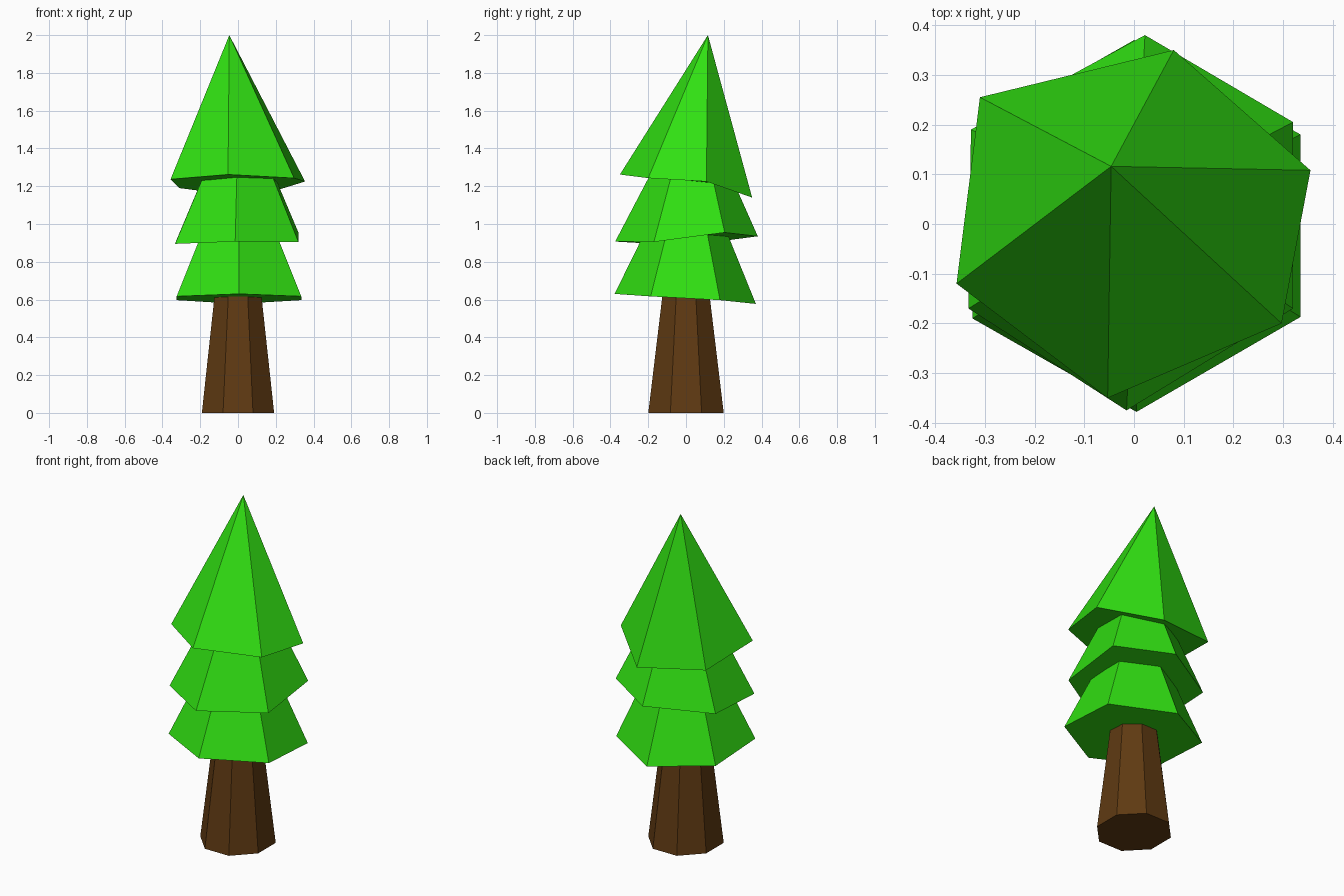
import bpy, bmesh
from math import cos, sin, pi

if "Cube" in bpy.data.objects:
    bpy.data.objects.remove(bpy.data.objects["Cube"])


def material(name, color):
    m = bpy.data.materials.new(name)
    m.diffuse_color = (*color, 1)
    m.use_nodes = True
    m.node_tree.nodes["Principled BSDF"].inputs["Base Color"].default_value = m.diffuse_color
    return m


def build(name, rings, mat):
    """Closed flat-faced solid from stacked rings; a one-point ring is an apex."""
    bm = bmesh.new()
    loops = [[bm.verts.new(p) for p in ring] for ring in rings]
    for low, high in zip(loops, loops[1:]):
        n = len(low)
        for i in range(n):
            j = (i + 1) % n
            if len(high) == 1:
                bm.faces.new((low[i], low[j], high[0]))
            else:
                bm.faces.new((low[i], low[j], high[j], high[i]))
    for loop in (loops[0], loops[-1]):
        if len(loop) > 2:
            bm.faces.new(loop)
    bmesh.ops.recalc_face_normals(bm, faces=bm.faces)
    mesh = bpy.data.meshes.new(name)
    bm.to_mesh(mesh)
    bm.free()
    mesh.materials.append(mat)
    obj = bpy.data.objects.new(name, mesh)
    bpy.context.collection.objects.link(obj)
    return obj


green = material("foliage_green", (0.03, 0.74, 0.006))
brown = material("bark_brown", (0.115, 0.042, 0.006))


# Trunk: tapered octagon with a flat side to the front
def octagon(rx, ry, z):
    return [(rx * cos(pi / 8 + i * pi / 4), ry * sin(pi / 8 + i * pi / 4), z)
            for i in range(8)]


build("trunk", [octagon(0.207, 0.216, 0), octagon(0.125, 0.125, 0.7)], brown)

# Foliage: three hand-skewed six-sided cones (apex, then the tilted rim)
tiers = {
    "foliage_lower": ((0.005, 0.02, 1.44), [
        (0.335, -0.187, 0.617), (0.335, 0.18, 0.597), (0.0, 0.37, 0.577),
        (-0.325, 0.185, 0.597), (-0.325, -0.19, 0.617), (0.005, -0.378, 0.63)]),
    "foliage_middle": ((0.005, 0.04, 1.70), [
        (0.32, -0.17, 0.905), (0.32, 0.205, 0.955), (0.022, 0.38, 0.935),
        (-0.328, 0.19, 0.91), (-0.333, -0.17, 0.895), (-0.015, -0.375, 0.907)]),
    "foliage_top": ((-0.046, 0.116, 2.0), [
        (0.297, -0.20, 1.243), (0.355, 0.108, 1.225), (0.08, 0.35, 1.14),
        (-0.31, 0.255, 1.19), (-0.357, -0.12, 1.237), (-0.053, -0.35, 1.262)]),
}
for name, (apex, rim) in tiers.items():
    build(name, [rim, [apex]], green)
